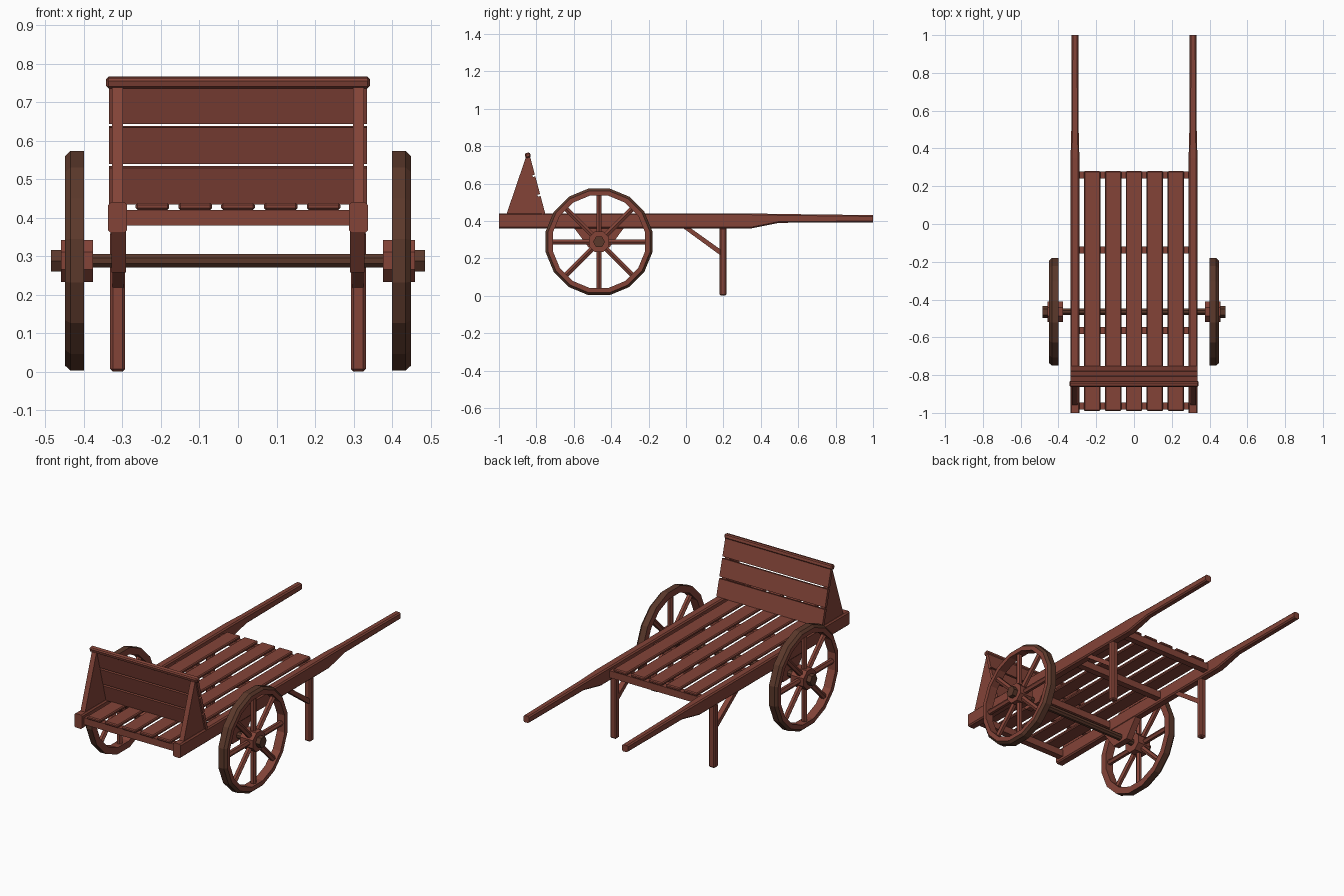
import bpy, bmesh, math
from mathutils import Matrix, Vector

if "Cube" in bpy.data.objects:
    bpy.data.objects.remove(bpy.data.objects["Cube"])


def material(name, rgb):
    m = bpy.data.materials.new(name)
    m.diffuse_color = (*rgb, 1)
    m.use_nodes = True
    m.node_tree.nodes["Principled BSDF"].inputs["Base Color"].default_value = m.diffuse_color
    return m


WOOD = material("red brown wood", (0.228, 0.057, 0.039))
DARK = material("dark brown wood", (0.105, 0.040, 0.024))


def finish(name, bm, mats=(WOOD,)):
    bmesh.ops.recalc_face_normals(bm, faces=bm.faces)
    me = bpy.data.meshes.new(name)
    bm.to_mesh(me)
    bm.free()
    for m in mats:
        me.materials.append(m)
    ob = bpy.data.objects.new(name, me)
    bpy.context.collection.objects.link(ob)
    return ob


def box(name, size, loc, tilt=0.0, bevel=0.0):
    """Box turned about x by tilt, with chamfered edges."""
    bm = bmesh.new()
    bmesh.ops.create_cube(bm, size=1)
    bmesh.ops.scale(bm, vec=size, verts=bm.verts)
    if bevel:
        bmesh.ops.bevel(bm, geom=bm.edges[:], offset=bevel, segments=1, affect='EDGES')
    bmesh.ops.transform(bm, matrix=Matrix.Translation(loc) @ Matrix.Rotation(tilt, 4, 'X'),
                        verts=bm.verts)
    return finish(name, bm)


def loft(bm, rings, closed=False):
    """Skin a row of equal point rings."""
    vs = [[bm.verts.new(p) for p in r] for r in rings]
    n = len(vs[0])
    pairs = list(zip(vs, vs[1:])) + ([(vs[-1], vs[0])] if closed else [])
    faces = [[bm.faces.new((a[i], a[(i + 1) % n], b[(i + 1) % n], b[i])) for i in range(n)]
             for a, b in pairs]
    if not closed:
        bm.faces.new(vs[0])
        bm.faces.new(vs[-1])
    return faces


def plate(name, outline, x0, x1):
    """Side outline (y, z) given thickness along x."""
    bm = bmesh.new()
    loft(bm, [[(x, y, z) for y, z in outline] for x in (x0, x1)])
    return finish(name, bm)


def rod(name, a, b, radius, sides, mat=WOOD):
    a, b = Vector(a), Vector(b)
    bm = bmesh.new()
    bmesh.ops.create_cone(bm, cap_ends=True, segments=sides, radius1=radius, radius2=radius,
                          depth=(b - a).length)
    turn = (b - a).to_track_quat('Z', 'Y').to_matrix().to_4x4()
    spin = Matrix.Rotation(math.pi / sides, 4, 'Z')
    bmesh.ops.transform(bm, matrix=Matrix.Translation((a + b) / 2) @ turn @ spin, verts=bm.verts)
    return finish(name, bm, (mat,))


RX = 0.3125                # rail centre
AY, AZ = -0.465, 0.288     # axle centre


def rail(name, s):
    """Chamfered side rail that tapers into a handle."""
    bm = bmesh.new()
    rings = []
    for y, lo, hi, w in ((-1, .36, .44, .0245), (.35, .36, .44, .0235),
                         (.5, .39, .437, .0195), (1, .392, .431, .0185)):
        c = 0.007
        pts = [(-w, lo + c), (-w + c, lo), (w - c, lo), (w, lo + c),
               (w, hi - c), (w - c, hi), (-w + c, hi), (-w, hi - c)]
        rings.append([(s * RX + x, y, z) for x, z in pts])
    loft(bm, rings)
    finish(name, bm)


def wheel_rim(name, s):
    """Sixteen-sided rim with dark tread and outer chamfer."""
    bm = bmesh.new()
    k = 1 / math.cos(math.pi / 16)
    profile = [(.40, .247), (.40, .285), (.435, .285), (.449, .272), (.449, .247)]
    rings = []
    for i in range(16):
        t = (i + .5) * math.tau / 16
        rings.append([(s * x, AY + r * k * math.cos(t), AZ + r * k * math.sin(t))
                      for x, r in profile])
    for row in loft(bm, rings, closed=True):
        row[1].material_index = 1
        row[2].material_index = 1
    finish(name, bm, (WOOD, DARK))


# Floor: cross bars and five slats
for i, y in enumerate((-.963, -.563, -.138, .26)):
    box(f"cross_bar_{i + 1}", (.60, .037, .04), (0, y, .40))
for i in range(5):
    box(f"floor_slat_{i + 1}", (.087, 1.27, .018), ((i - 2) * .111, -.355, .429), bevel=.005)

# Sloping end board: three planks and a top cap
lean = math.atan2(.08, .30)
for i in range(3):
    z = .484 + i * .1045
    y = -.762 - (z - .44) * .08 / .30
    box(f"end_plank_{i + 1}", (.67, .018, .098), (0, y, z), tilt=lean)
box("end_cap", (.684, .029, .027), (0, -.846, .751), tilt=lean, bevel=.006)

# Axle
rod("axle", (-.41, AY, AZ), (.41, AY, AZ), .019, 8, DARK)

for s, side in ((-1, "left"), (1, "right")):
    rail(f"{side}_rail", s)
    # Triangular prop under the end board
    plate(f"{side}_end_prop", [(-.96, .435), (-.768, .435), (-.845, .738), (-.857, .738)],
          s * .298, s * .327)
    # Axle block below the rail
    plate(f"{side}_axle_block", [(-.60, .365), (-.33, .365), (-.41, .257), (-.52, .257)],
          s * .291, s * .329)
    # Leg and diagonal brace
    box(f"{side}_leg", (.039, .037, .365), (s * RX, .198, .1825), bevel=.007)
    plate(f"{side}_leg_brace", [(-.02, .365), (.02, .365), (.195, .240), (.195, .208)],
          s * .297, s * .326)
    # Wheel: rim, spokes, hub and end nut
    wheel_rim(f"{side}_wheel_rim", s)
    for i in range(8):
        t = i * math.tau / 8
        d = Vector((0, math.cos(t), math.sin(t)))
        c = Vector((s * .424, AY, AZ))
        rod(f"{side}_spoke_{i + 1}", c + d * .04, c + d * .255, .016, 6)
    rod(f"{side}_hub", (s * .376, AY, AZ), (s * .459, AY, AZ), .059, 8)
    rod(f"{side}_axle_nut", (s * .45, AY, AZ), (s * .485, AY, AZ), .032, 6, DARK)
